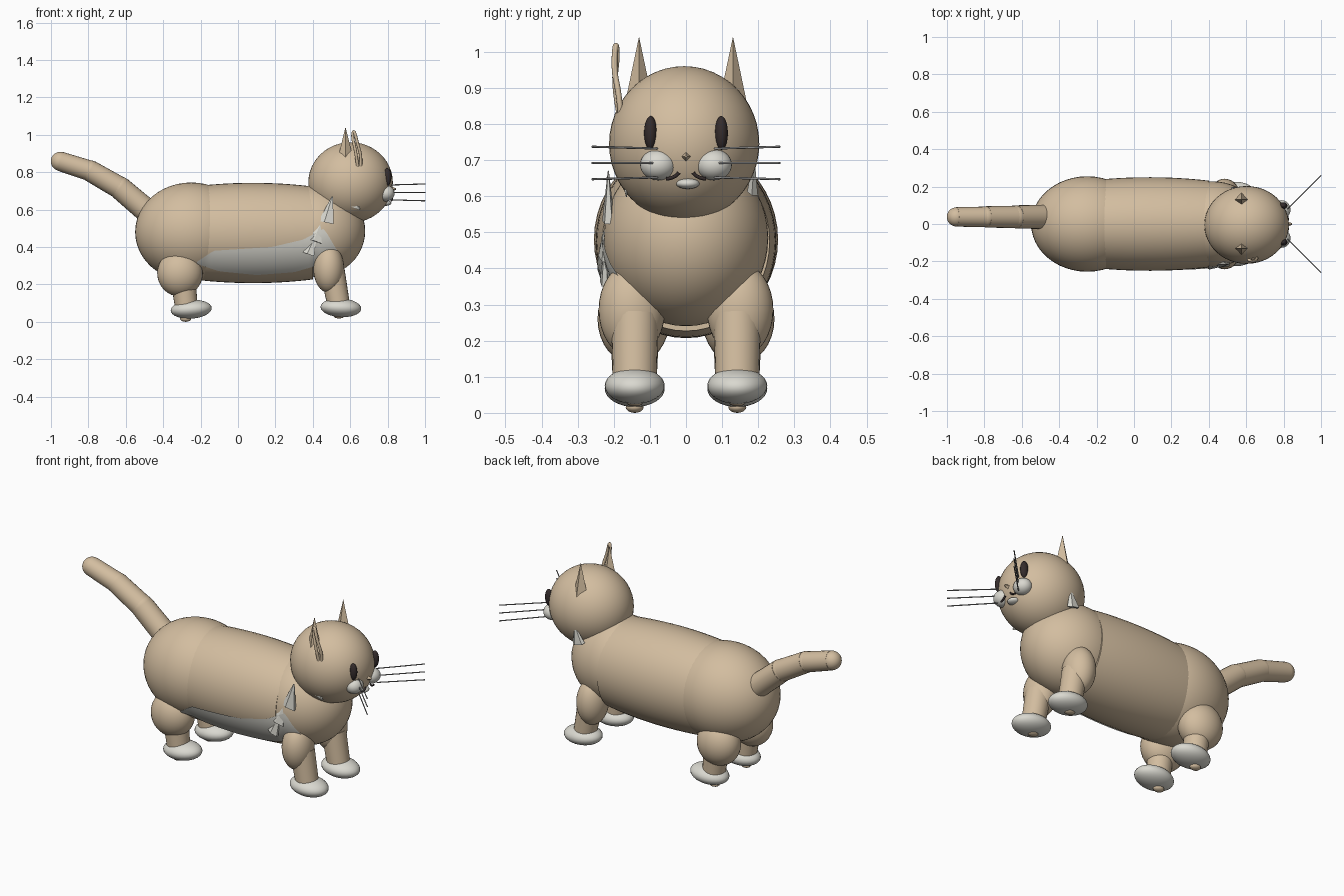
import bpy, bmesh, math
from mathutils import Vector, Matrix

if "Cube" in bpy.data.objects:
    bpy.data.objects.remove(bpy.data.objects["Cube"], do_unlink=True)


def material(name, rgb):
    m = bpy.data.materials.new(name)
    m.use_nodes = True
    m.diffuse_color = (*rgb, 1)
    m.node_tree.nodes["Principled BSDF"].inputs["Base Color"].default_value = (*rgb, 1)
    return m


tan = material("tan fur", (0.65, 0.51, 0.35))
white = material("white fur", (0.7, 0.69, 0.63))
dark = material("dark brown", (0.035, 0.025, 0.025))
grey = material("whisker grey", (0.35, 0.35, 0.35))


def finish(name, bm, mat, smooth=True):
    bmesh.ops.recalc_face_normals(bm, faces=bm.faces)
    mesh = bpy.data.meshes.new(name)
    bm.to_mesh(mesh)
    bm.free()
    mesh.materials.append(mat)
    for face in mesh.polygons:
        face.use_smooth = smooth and len(face.vertices) < 5
    obj = bpy.data.objects.new(name, mesh)
    bpy.context.collection.objects.link(obj)
    return obj


def ball(name, centre, radii, mat, turn=0.0, axis="Y", detail=32):
    bm = bmesh.new()
    place = (Matrix.Translation(centre) @ Matrix.Rotation(math.radians(turn), 4, axis)
             @ Matrix.Diagonal((*radii, 1)))
    bmesh.ops.create_uvsphere(bm, u_segments=detail, v_segments=detail // 2, radius=1, matrix=place)
    return finish(name, bm, mat)


def rod(name, start, end, r1, r2, mat, sides=24, smooth=True, flat=1.0):
    a, b = Vector(start), Vector(end)
    turn = (b - a).to_track_quat("Z", "Y").to_matrix().to_4x4()
    place = Matrix.Translation((a + b) / 2) @ turn
    bm = bmesh.new()
    bmesh.ops.create_cone(bm, cap_ends=True, segments=sides, radius1=r1, radius2=r2,
                          depth=(b - a).length, matrix=place)
    if flat != 1:
        for v in bm.verts:
            v.co.y = a.y + (v.co.y - a.y) * flat
    return finish(name, bm, mat, smooth)


def curve(name, points, radius, mat):
    data = bpy.data.curves.new(name, "CURVE")
    data.dimensions = "3D"
    data.bevel_depth = radius
    data.use_fill_caps = True
    line = data.splines.new("NURBS")
    line.points.add(len(points) - 1)
    for p, co in zip(line.points, points):
        p.co = (*co, 1)
    line.use_endpoint_u = True
    line.order_u = 3
    data.materials.append(mat)
    obj = bpy.data.objects.new(name, data)
    bpy.context.collection.objects.link(obj)


# Torso: hips, a long barrel and chest, overlapping with soft creases
HIPS = ((-0.25, 0, 0.48), (0.3, 0.255, 0.265))
BARREL = ((0.08, 0, 0.475), (0.85, 0.25, 0.268))
CHEST = ((0.42, 0, 0.485), (0.26, 0.228, 0.245))
ball("hips", *HIPS, tan, detail=48)
ball("chest", *CHEST, tan, detail=48)

bm = bmesh.new()
(cx, cy, cz), (rx, ry, rz) = BARREL
rings = []
for i in range(17):
    x = -0.22 + 0.62 * i / 16
    f = math.sqrt(1 - ((x - cx) / rx) ** 2)
    rings.append([bm.verts.new((x, ry * f * math.cos(a), cz + rz * f * math.sin(a)))
                  for a in (math.tau * k / 48 for k in range(48))])
for r, s in zip(rings, rings[1:]):
    for k in range(48):
        n = (k + 1) % 48
        bm.faces.new((r[k], r[n], s[n], s[k]))
bm.faces.new(rings[0])
bm.faces.new(rings[-1])
finish("barrel", bm, tan)


# White flank patch: thin sheet that follows the torso surface
def torso_y(x, z):
    best = 0
    for c, r in (HIPS, BARREL, CHEST):
        if r is BARREL[1] and x > 0.4:
            continue
        inside = 1 - ((x - c[0]) / r[0]) ** 2 - ((z - c[2]) / r[2]) ** 2
        best = max(best, r[1] * math.sqrt(max(inside, 0)))
    return best


def along(points, x):
    for (x0, z0), (x1, z1) in zip(points, points[1:]):
        if x <= x1:
            return z0 + (z1 - z0) * (x - x0) / (x1 - x0)
    return points[-1][1]


upper = [(-0.22, 0.32), (-0.13, 0.38), (0.18, 0.4), (0.35, 0.44), (0.46, 0.5), (0.53, 0.38)]
lower = [(-0.22, 0.31), (-0.1, 0.27), (0.1, 0.25), (0.3, 0.265), (0.42, 0.3), (0.53, 0.35)]
bm = bmesh.new()
cols = []
for i in range(41):
    x = -0.22 + 0.75 * i / 40
    top, low = along(upper, x), along(lower, x)
    heights = [low + (top - low) * j / 10 for j in range(11)]
    cols.append([bm.verts.new((x, -torso_y(x, z) - 0.006, z)) for z in heights])
for a, b in zip(cols, cols[1:]):
    for j in range(10):
        bm.faces.new((a[j], b[j], b[j + 1], a[j + 1]))
finish("flank_patch", bm, white)

# Head
ball("head", (0.602, -0.005, 0.745), (0.226, 0.208, 0.215), tan, detail=48)
rod("nose", (0.815, 0, 0.71), (0.845, 0, 0.71), 0.016, 0.004, tan, sides=4, smooth=False)
ball("chin", (0.79, 0.005, 0.635), (0.03, 0.033, 0.015), white, detail=16)

# Paired parts on both sides
for side, s in (("near", -1), ("far", 1)):
    rod(side + "_ear", (0.575, s * 0.13, 0.84), (0.575, s * 0.13, 1.042), 0.05, 0, tan,
        sides=4, smooth=False, flat=0.85)
    ball(side + "_eye", (0.798, s * 0.098, 0.775), (0.022, 0.018, 0.047), dark, detail=24)
    ball(side + "_muzzle", (0.79, s * 0.077, 0.687), (0.047, 0.05, 0.043), white)
    curve(side + "_mouth", [(0.823, s * 0.02, 0.665), (0.823, s * 0.03, 0.65),
                            (0.82, s * 0.055, 0.648)], 0.005, dark)
    for k in (-1, 0, 1):
        z = 0.692 + 0.04 * k
        rod(side + "_whisker", (0.82, s * 0.08, z), (1, s * 0.26, z + 0.005 * k),
            0.003, 0.003, grey, sides=8)

    # Front leg
    y = s * 0.142
    ball(side + "_shoulder", (0.485, s * 0.15, 0.285), (0.082, 0.092, 0.13), tan)
    rod(side + "_front_leg", (0.505, y, 0.27), (0.54, y, 0.08), 0.066, 0.06, tan)
    ball(side + "_front_paw", (0.55, y, 0.075), (0.109, 0.083, 0.05), white, turn=3)
    ball(side + "_front_pad", (0.54, y, 0.032), (0.03, 0.025, 0.014), tan, detail=16)

    # Hind leg
    ball(side + "_thigh", (-0.31, s * 0.145, 0.26), (0.122, 0.1, 0.125), tan)
    rod(side + "_hind_leg", (-0.295, y, 0.24), (-0.275, y, 0.07), 0.068, 0.06, tan)
    ball(side + "_hind_paw", (-0.25, y, 0.067), (0.11, 0.083, 0.05), white, turn=-4)
    ball(side + "_hind_pad", (-0.28, y, 0.016), (0.03, 0.025, 0.016), tan, detail=16)

# Tail: stepped tapering segments with a round tip
path = [(-0.46, 0.57), (-0.63, 0.715), (-0.79, 0.807), (-0.95, 0.858)]
for i, (a, b) in enumerate(zip(path, path[1:])):
    r = 0.065 - 0.005 * i
    rod(f"tail_segment_{i + 1}", (a[0], 0.038, a[1]), (b[0], 0.038, b[1]), r, r - 0.003, tan)
    ball(f"tail_joint_{i + 1}", (b[0], 0.038, b[1]), (r - 0.004,) * 3, tan)

# Loose curled flap beside the near ear
curve("ear_flap", [(0.64, -0.185, 0.83), (0.63, -0.2, 0.91), (0.61, -0.19, 0.99),
                   (0.62, -0.195, 1.03), (0.64, -0.2, 0.95), (0.66, -0.185, 0.88),
                   (0.655, -0.18, 0.82)], 0.008, tan)

# Fur tufts on neck, shoulder and cheek
tufts = [((0.475, -0.215, 0.53), (0.505, -0.215, 0.67), 0.045),
         ((0.41, -0.225, 0.43), (0.44, -0.22, 0.52), 0.045),
         ((0.38, -0.225, 0.36), (0.42, -0.225, 0.47), 0.035),
         ((0.55, 0.185, 0.61), (0.57, 0.195, 0.7), 0.04),
         ((0.62, -0.165, 0.63), (0.65, -0.165, 0.6), 0.025)]
for i, (a, b, r) in enumerate(tufts):
    rod(f"fur_tuft_{i + 1}", a, b, r, 0.004, white, sides=5, smooth=False, flat=0.4)
